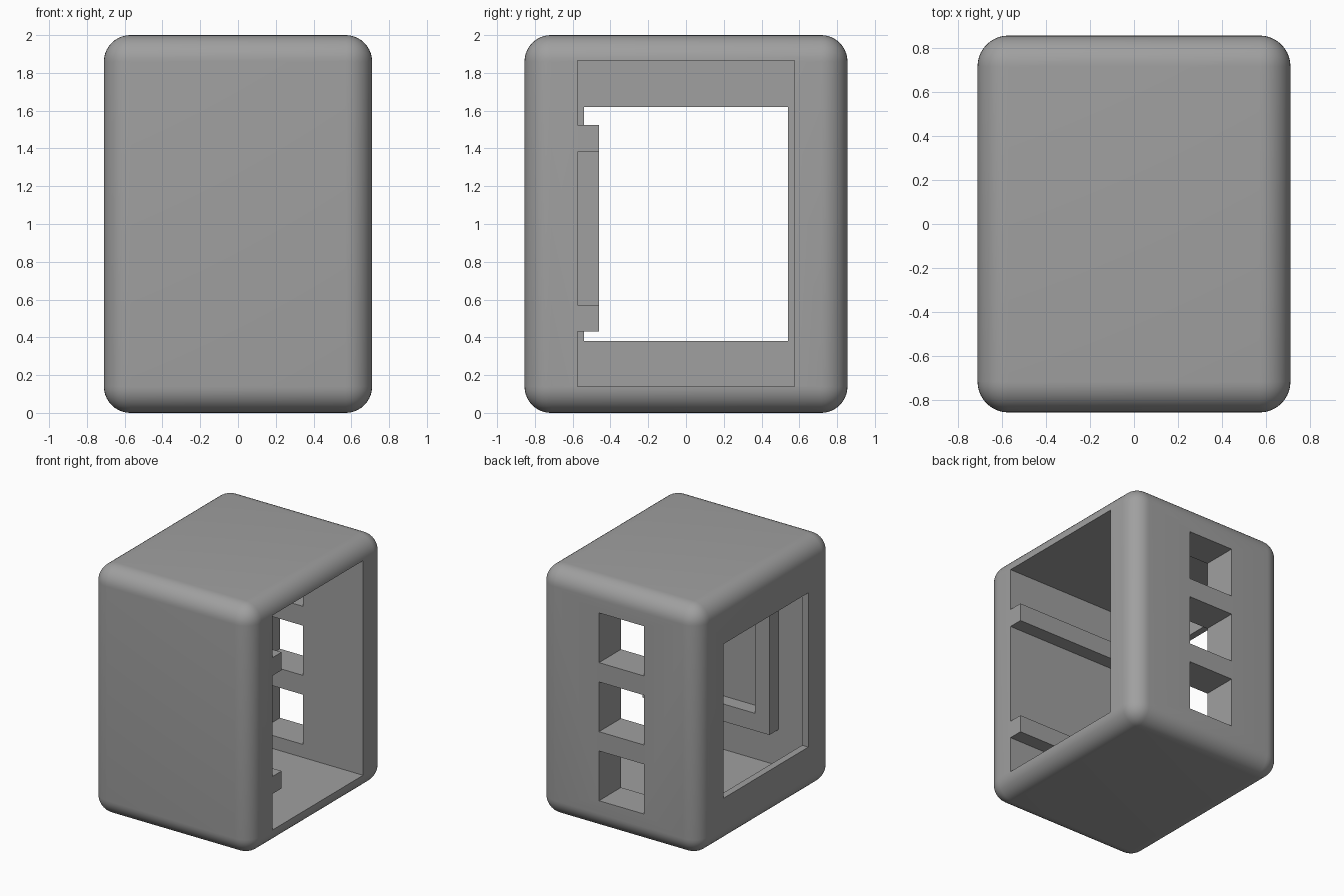
import bpy, bmesh

if "Cube" in bpy.data.objects:
    bpy.data.objects.remove(bpy.data.objects["Cube"])

grey = bpy.data.materials.new("plain grey")
grey.diffuse_color = (0.35, 0.35, 0.35, 1)
grey.use_nodes = True
grey.node_tree.nodes["Principled BSDF"].inputs["Base Color"].default_value = grey.diffuse_color


def box(name, x, y, z):
    """Box from (min, max) pairs along each axis."""
    bm = bmesh.new()
    bmesh.ops.create_cube(bm, size=1)
    for v in bm.verts:
        v.co = [lo + (c + 0.5) * (hi - lo) for c, (lo, hi) in zip(v.co, (x, y, z))]
    mesh = bpy.data.meshes.new(name)
    bm.to_mesh(mesh)
    bm.free()
    obj = bpy.data.objects.new(name, mesh)
    bpy.context.collection.objects.link(obj)
    mesh.materials.append(grey)
    return obj


def apply_modifiers(obj):
    bpy.context.view_layer.update()
    mesh = bpy.data.meshes.new_from_object(
        obj.evaluated_get(bpy.context.evaluated_depsgraph_get()))
    obj.modifiers.clear()
    obj.data = mesh


# Rounded outer case
case = box("case", (-0.71, 0.71), (-0.855, 0.855), (0, 2))
bevel = case.modifiers.new("rounding", 'BEVEL')
bevel.width, bevel.segments = 0.14, 10
apply_modifiers(case)

# Cavity open to the right, window in the left wall, three slots in the back wall
cutters = [
    box("cavity_cutter", (-0.655, 0.9), (-0.575, 0.575), (0.14, 1.865)),
    box("side_window_cutter", (-0.9, -0.5), (-0.54, 0.54), (0.38, 1.62)),
]
for zc in (0.445, 1.0, 1.555):
    cutters.append(box("slot_cutter", (-0.225, 0.175), (0.4, 1.0), (zc - 0.2, zc + 0.2)))
for cutter in cutters:
    cut = case.modifiers.new("cut", 'BOOLEAN')
    cut.operation, cut.solver, cut.object = 'DIFFERENCE', 'EXACT', cutter
apply_modifiers(case)
for cutter in cutters:
    bpy.data.objects.remove(cutter)

# Smooth rounded edges, sharp cut edges
bpy.context.view_layer.objects.active = case
case.select_set(True)
bpy.ops.object.shade_smooth_by_angle(angle=0.52)

# U-shaped guide on the inside of the front wall: two rails and an end post
depth = (-0.577, -0.46)
box("lower_rail", (-0.42, 0.71), depth, (0.43, 0.57))
box("upper_rail", (-0.42, 0.71), depth, (1.38, 1.525))
box("end_post", (-0.42, -0.29), depth, (0.57, 1.38))
